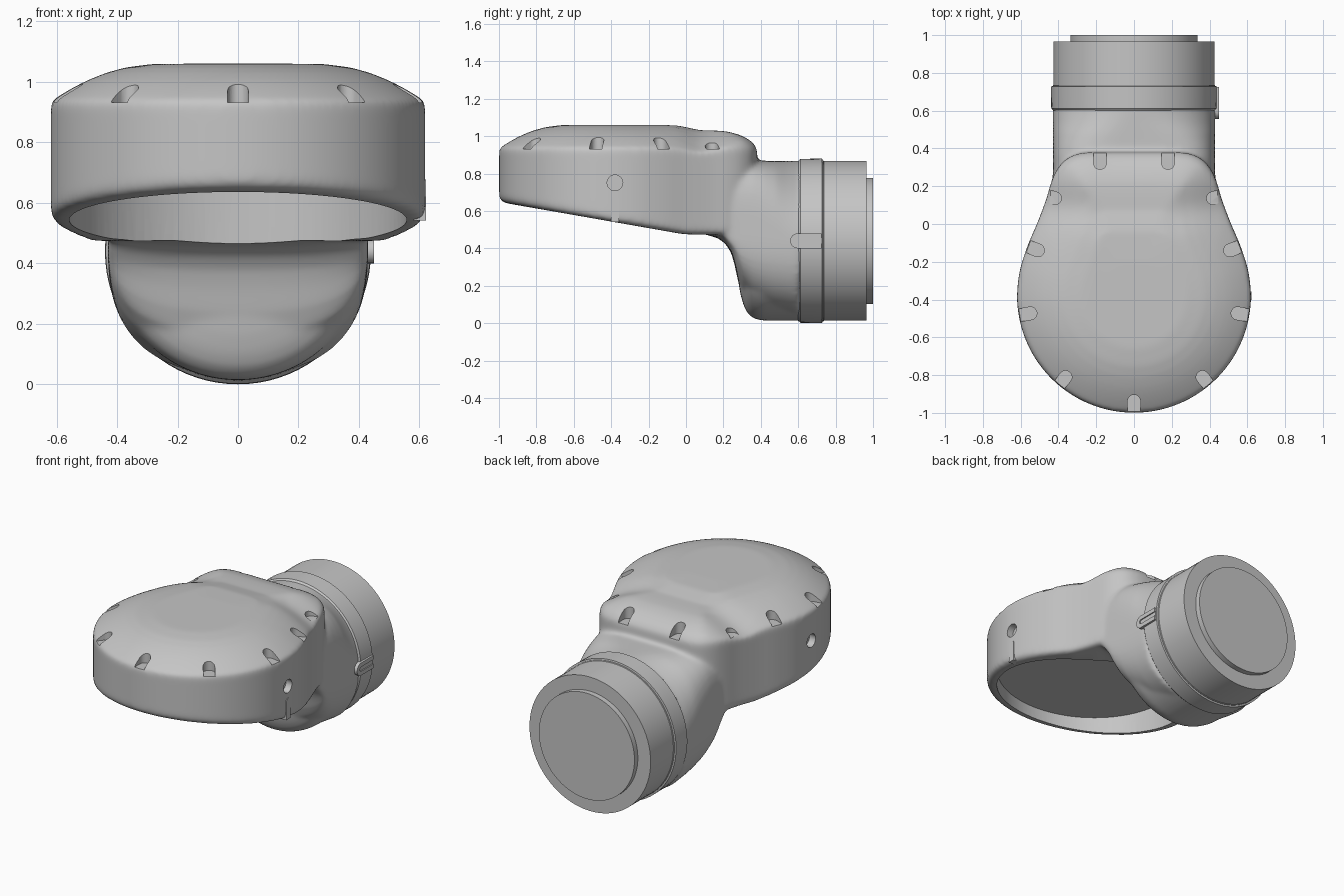
import bpy, bmesh, math
from mathutils import Vector

cube = bpy.data.objects.get("Cube")
if cube:
    bpy.data.objects.remove(cube, do_unlink=True)

grey = bpy.data.materials.new("plain_grey")
grey.use_nodes = True
colour = (0.56, 0.56, 0.56, 1)
grey.diffuse_color = colour
grey.node_tree.nodes["Principled BSDF"].inputs["Base Color"].default_value = colour


def finish(name, bm):
    bmesh.ops.recalc_face_normals(bm, faces=bm.faces)
    mesh = bpy.data.meshes.new(name)
    bm.to_mesh(mesh)
    bm.free()
    mesh.materials.append(grey)
    obj = bpy.data.objects.new(name, mesh)
    bpy.context.collection.objects.link(obj)
    return obj


def select(obj):
    bpy.ops.object.select_all(action="DESELECT")
    obj.select_set(True)
    bpy.context.view_layer.objects.active = obj


def smooth(obj, degrees=40):
    select(obj)
    bpy.ops.object.shade_smooth_by_angle(angle=math.radians(degrees))


def apply_modifier(obj, kind, **settings):
    mod = obj.modifiers.new(kind.lower(), kind)
    for key, value in settings.items():
        setattr(mod, key, value)
    select(obj)
    bpy.ops.object.modifier_apply(modifier=mod.name)


def loft(name, rings):
    """Skin a list of closed rings and cap both ends."""
    bm = bmesh.new()
    loops = [[bm.verts.new(p) for p in ring] for ring in rings]
    n = len(loops[0])
    for a, b in zip(loops, loops[1:]):
        for i in range(n):
            j = (i + 1) % n
            bm.faces.new((a[i], a[j], b[j], b[i]))
    bm.faces.new(loops[0])
    bm.faces.new(loops[-1])
    return finish(name, bm)


def add_prism(bm, points, vector):
    face = bm.faces.new([bm.verts.new(p) for p in points])
    out = bmesh.ops.extrude_face_region(bm, geom=[face])["geom"]
    bmesh.ops.translate(bm, vec=vector, verts=[v for v in out if isinstance(v, bmesh.types.BMVert)])


def slot_shape(origin, along, across, radius, length):
    """Half-round end at the origin, straight sides running along."""
    o, u, v = Vector(origin), Vector(along), Vector(across)
    arc = [math.pi * (0.5 + i / 12) for i in range(13)]
    pts = [o + radius * (math.cos(a) * u + math.sin(a) * v) for a in arc]
    return pts + [o + length * u - radius * v, o + length * u + radius * v]


def cut(obj, bm):
    cutter = finish("cutter", bm)
    cutter.hide_render = True
    apply_modifier(obj, "BOOLEAN", operation="DIFFERENCE", solver="EXACT", object=cutter)
    bpy.data.objects.remove(cutter, do_unlink=True)


# Head outline: round front, narrowing to a soft-cornered back
centre = Vector((0, -0.38))
keys = [centre + 0.619 * Vector((math.cos(math.radians(a)), math.sin(math.radians(a))))
        for a in range(-90, 1, 10)]
keys += [Vector(p) for p in [(0.605, -0.25), (0.565, -0.12), (0.51, 0.01), (0.465, 0.13),
                             (0.435, 0.23), (0.4, 0.3), (0.345, 0.352), (0.26, 0.378), (0.12, 0.38), (0, 0.38)]]
keys += [Vector((-p.x, p.y)) for p in keys[-2:0:-1]]


def spline(points, steps):
    out, n = [], len(points)
    for i in range(n):
        a, b, c, d = (points[(i + k) % n] for k in (-1, 0, 1, 2))
        for s in range(steps):
            t = s / steps
            out.append(0.5 * (2 * b + (c - a) * t + (2 * a - 5 * b + 4 * c - d) * t ** 2
                              + (3 * b - a - 3 * c + d) * t ** 3))
    return out


outline = spline(keys, 4)


def under(y):
    return max(0.473, 0.648 - 0.175 * (y + 1))


def dome(p):
    """Height of the crown from the distance to the rim."""
    d = min((p - q).length for q in outline)
    z = 1.06 - 0.125 * max(0, 1 - d / 0.36) ** 2
    rise = min(1, max(0, (p.y - 0.18) / 0.12))
    return z - 0.026 * math.exp(-((p.y - 0.08) / 0.09) ** 2) + 0.016 * rise * min(1, d / 0.03)


def inset(d, lift):
    ring = [p - d * (p - centre).normalized() for p in outline]
    return [(p.x, p.y, under(p.y) + lift) for p in ring]


def scaled(k, height):
    ring = [centre + k * (p - centre) for p in outline]
    return [(p.x, p.y, height(p)) for p in ring]


rings = [scaled(k, lambda p: under(p.y)) for k in (0.1, 0.4, 0.7)]
rings += [inset(0.04, 0), inset(0.018, 0.004), inset(0.004, 0.016), inset(0, 0.034),
          [(p.x, p.y, 0.918) for p in outline]]
rings += [scaled(k, dome) for k in (0.994, 0.98, 0.96, 0.93, 0.89, 0.84, 0.78, 0.7, 0.6, 0.45, 0.25, 0.08)]
body = loft("body_shell", rings)


# Neck: square-shouldered at the head, round at the drum
def neck_ring(y, bottom, power, n=80):
    middle = max(0.44, bottom + 0.05)
    ring = []
    for i in range(n):
        a = i * math.tau / n
        c, s = math.cos(a), math.sin(a)
        e = 2 / power if s > 0 else 0.8
        x = math.copysign(abs(c) ** e, c) * 0.43
        z = math.copysign(abs(s) ** e, s) * (0.868 - middle if s > 0 else middle - bottom)
        ring.append((x, y, middle + z))
    return ring


sections = [(0.04, 0.48, 4), (0.12, 0.469, 4), (0.17, 0.455, 4.2), (0.21, 0.425, 4.4), (0.24, 0.38, 4.6),
            (0.258, 0.32, 4.8), (0.275, 0.24, 4.8), (0.3, 0.17, 4.8), (0.36, 0.1, 4.5), (0.42, 0.07, 3.8),
            (0.48, 0.05, 3.1), (0.54, 0.04, 2.4), (0.6, 0.03, 2)]
neck = loft("neck", [neck_ring(*s) for s in sections])


# Drum front, merged with head and neck into one softly blended body
def drum_ring(y, r, n=80):
    return [(r * math.cos(i * math.tau / n), y, 0.44 + r * math.sin(i * math.tau / n)) for i in range(n)]


front = [(0.268, 0.06), (0.275, 0.19), (0.29, 0.28), (0.306, 0.34), (0.326, 0.383), (0.355, 0.412),
         (0.4, 0.426), (0.66, 0.428)]
drum_front = loft("drum_front", [drum_ring(y, r) for y, r in front])
for part in (neck, drum_front):
    apply_modifier(body, "BOOLEAN", operation="UNION", solver="EXACT", object=part)
    bpy.data.objects.remove(part, do_unlink=True)
apply_modifier(body, "REMESH", mode="VOXEL", voxel_size=0.012)
apply_modifier(body, "SMOOTH", factor=0.5, iterations=14)

# Round recess in the underside, with a level roof
bm = bmesh.new()
opening = [(0.558 * math.cos(i * math.tau / 96), -0.4 + 0.532 * math.sin(i * math.tau / 96), 0.71) for i in range(96)]
add_prism(bm, opening, (0, 0, -0.4))
cut(body, bm)

# Rim notches and side holes
bm = bmesh.new()
notches = [(0, -0.95, -90), (0.37, -0.82, -52), (0.56, -0.475, -10),
           (0.52, -0.135, 22), (0.43, 0.14, 18), (0.18, 0.335, 90)]
for x, y, angle in notches:
    for side in ((1, -1) if x else (1,)):
        a = math.radians(angle)
        along = Vector((side * math.cos(a), math.sin(a), 0))
        across = Vector((-along.y, along.x, 0))
        start = Vector((side * x, y, 0.931)) - 0.012 * along
        add_prism(bm, slot_shape(start, along, across, 0.034, 0.15), (0, 0, 0.3))
for side in (1, -1):
    circle = [(side * 0.575, -0.38 + 0.042 * math.cos(i * math.tau / 24),
               0.75 + 0.042 * math.sin(i * math.tau / 24)) for i in range(24)]
    add_prism(bm, circle, (side * 0.2, 0, 0))
cut(body, bm)
smooth(body)

# Locating rib under the hole on one side
bm = bmesh.new()
add_prism(bm, slot_shape((0.58, -0.38, 0.655), (0, 0, -1), (0, 1, 0), 0.022, 0.113), (0.042, 0, 0))
smooth(finish("side_rib", bm))

# Raised band, end ring and end cap of the drum
profile = [(0.58, 0.41), (0.597, 0.425), (0.612, 0.438), (0.728, 0.44), (0.73, 0.43), (0.735, 0.43),
           (0.737, 0.427), (0.966, 0.427), (0.966, 0.337), (1.0, 0.337)]
smooth(loft("drum_back", [drum_ring(y, r) for y, r in profile]), 35)

# Side clip with a shallow pocket
bm = bmesh.new()
add_prism(bm, slot_shape((0.4, 0.597, 0.44), (0, 1, 0), (0, 0, 1), 0.04, 0.127), (0.05, 0, 0))
clip = finish("side_clip", bm)
bm = bmesh.new()
add_prism(bm, slot_shape((0.443, 0.6, 0.44), (0, 1, 0), (0, 0, 1), 0.014, 0.2), (0.05, 0, 0))
cut(clip, bm)
smooth(clip)
